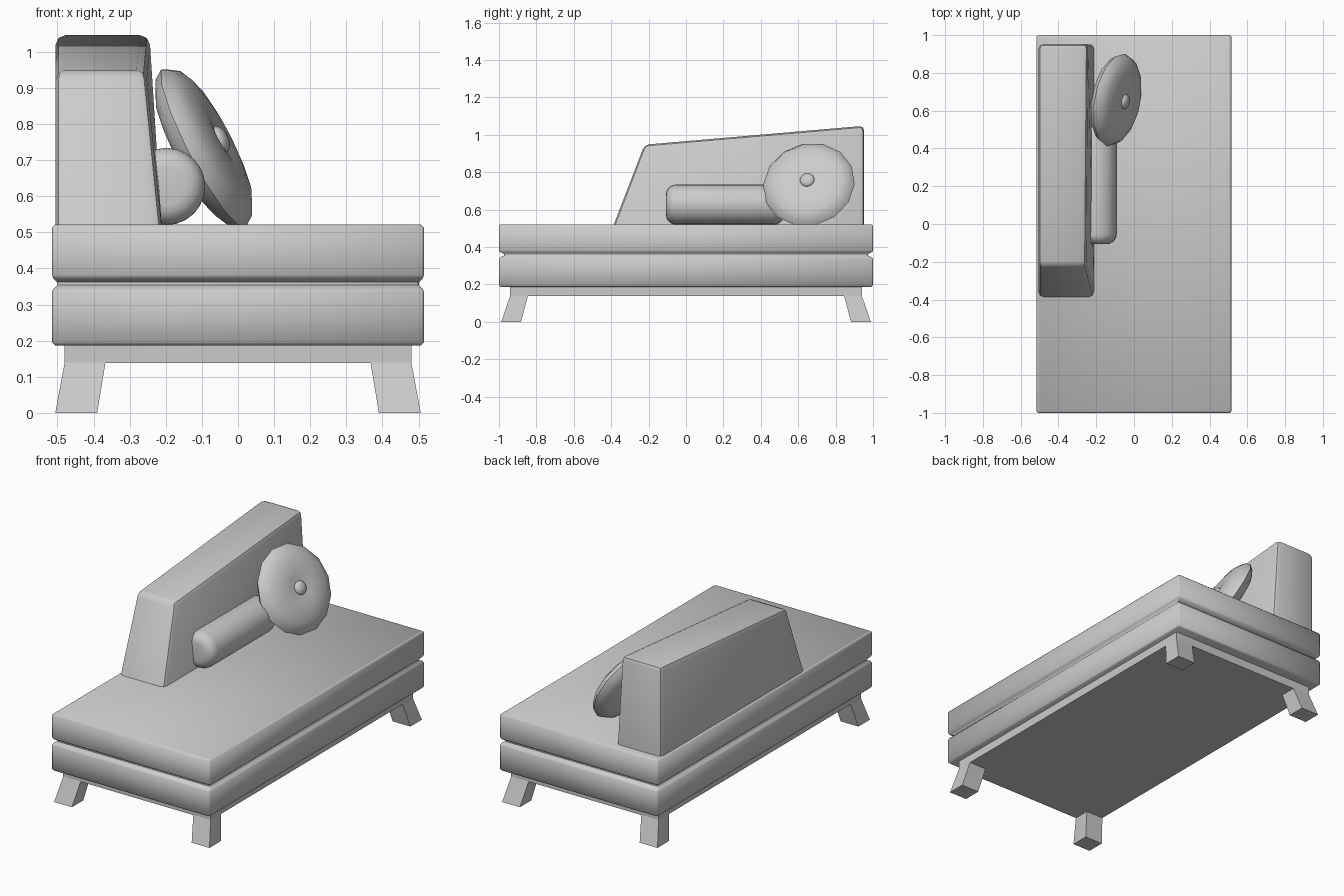
import bpy, bmesh, math
from mathutils import Vector, Matrix

if "Cube" in bpy.data.objects:
    bpy.data.objects.remove(bpy.data.objects["Cube"])


def finish(name, bm, smooth=None):
    bmesh.ops.recalc_face_normals(bm, faces=bm.faces)
    me = bpy.data.meshes.new(name)
    bm.to_mesh(me)
    bm.free()
    ob = bpy.data.objects.new(name, me)
    bpy.context.collection.objects.link(ob)
    if smooth:
        bpy.ops.object.select_all(action='DESELECT')
        bpy.context.view_layer.objects.active = ob
        ob.select_set(True)
        bpy.ops.object.shade_smooth_by_angle(angle=math.radians(smooth))
    return ob


def loft(rings):
    """Join rings of points into a closed solid."""
    bm = bmesh.new()
    rows = [[bm.verts.new(p) for p in ring] for ring in rings]
    n = len(rows[0])
    for a, b in zip(rows, rows[1:]):
        for i in range(n):
            bm.faces.new((a[i], a[(i + 1) % n], b[(i + 1) % n], b[i]))
    bm.faces.new(rows[0])
    bm.faces.new(rows[-1])
    return bm


def rect(x0, x1, y0, y1, z):
    return [(x0, y0, z), (x1, y0, z), (x1, y1, z), (x0, y1, z)]


def lathe(profile, sides):
    """Rings of (radius, height) about z."""
    return loft([[(r * math.cos(t), r * math.sin(t), h)
                  for t in (2 * math.pi * i / sides for i in range(sides))]
                 for r, h in profile])


# Mattress: two layers divided by a groove around the middle
X, Y, c, g = 0.515, 1.0, 0.007, 0.97


def box_ring(z, dx=0, dy=0):
    x, y = X - dx, Y - dy
    pts = [(x, y - c), (x - c, y)]
    pts += [(-a, b) for a, b in reversed(pts)]
    pts += [(-a, -b) for a, b in pts]
    return [(a, b, z) for a, b in pts]


mattress = [(0.187, 0.008, 0.008), (0.195, 0, 0), (0.335, 0, 0), (0.343, 0.003, 0.005),
            (0.354, 0.014, 0.027), (0.362, 0.014, 0.027), (0.373, 0.003, 0.005),
            (0.382, 0, 0), (0.513, 0, 0), (0.521, 0.008, 0.008)]
finish("mattress", loft([box_ring(*r) for r in mattress]), 50)

# Base frame
finish("base_frame", loft([rect(-0.48, 0.48, -0.94, 0.94, z) for z in (0.138, 0.19)]))

# Splayed legs
for sx, side in ((-1, "left"), (1, "right")):
    for sy, end in ((-1, "front"), (1, "back")):
        rings = [rect(0.39, 0.506, 0.882, 0.988, 0), rect(0.367, 0.48, 0.845, 0.94, 0.14)]
        rings = [[(sx * x, sy * y, z) for x, y, z in r] for r in rings]
        finish(f"{end}_{side}_leg", loft(rings))

# Sloping backrest
top = [(-0.505, -0.222, 0.947), (-0.255, -0.222, 0.947),
       (-0.245, 0.953, 1.048), (-0.505, 0.953, 1.048)]
bm = loft([rect(-0.505, -0.211, -0.39, 0.953, 0.51), top])
edges = [e for e in bm.edges if max(v.co.z for v in e.verts) > 0.6]
bmesh.ops.bevel(bm, geom=edges, offset=0.026, segments=2, profile=0.5, affect='EDGES')
finish("backrest", bm, 35)

# Bolster cushion with rounded ends
R, half, e = 0.107, 0.315, 0.055
cap = [(R - e + e * math.sin(a), half - e + e * math.cos(a))
       for a in (math.radians(18 * i) for i in range(6))]
bm = lathe([(r, -h) for r, h in cap] + cap[::-1], 24)
bm.transform(Matrix.Translation((-0.198, 0.208, 0.627)) @ Matrix.Rotation(math.pi / 2, 4, 'X'))
finish("bolster", bm, 60)

# Round cushion leaning on the backrest, with a button on each face
lean = (Matrix.Translation((-0.095, 0.657, 0.734)) @
        Vector((0.87, -0.17, 0.45)).to_track_quat('Z', 'Y').to_matrix().to_4x4())
face = [(0.02, 0.05), (0.07, 0.06), (0.13, 0.06), (0.19, 0.049), (0.23, 0.028)]
bm = lathe([(r, -h) for r, h in face] + [(0.249, 0)] + face[::-1], 14)
bm.transform(lean)
finish("round_cushion", bm, 60)
for s, side in ((1, "front"), (-1, "back")):
    bm = bmesh.new()
    bmesh.ops.create_uvsphere(bm, u_segments=14, v_segments=8, radius=0.04)
    bm.transform(lean @ Matrix.Translation((0, 0, s * 0.052)) @ Matrix.Diagonal((1, 1, 0.55, 1)))
    finish(f"{side}_cushion_button", bm, 60)
